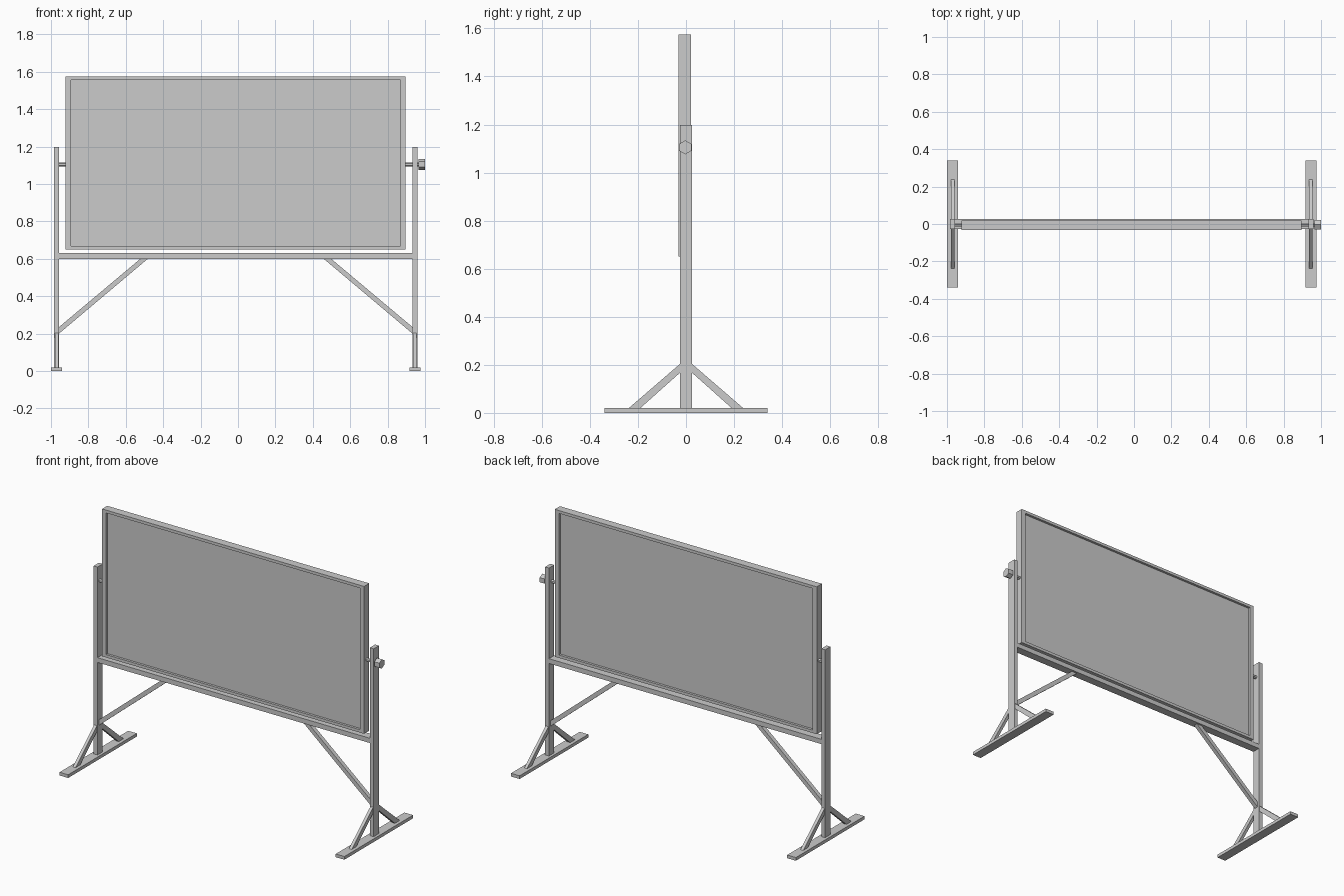
import bpy, bmesh
from math import pi
from mathutils import Vector, Matrix

if "Cube" in bpy.data.objects:
    bpy.data.objects.remove(bpy.data.objects["Cube"])

CX = -0.012          # symmetry plane of the stand (the knob shifts it off zero)


def finish(name, bm):
    bmesh.ops.recalc_face_normals(bm, faces=bm.faces)
    me = bpy.data.meshes.new(name)
    bm.to_mesh(me)
    bm.free()
    ob = bpy.data.objects.new(name, me)
    bpy.context.collection.objects.link(ob)
    return ob


def box(name, x0, x1, y0, y1, z0, z1):
    bm = bmesh.new()
    bmesh.ops.create_cube(bm, size=1)
    bmesh.ops.scale(bm, vec=(x1 - x0, y1 - y0, z1 - z0), verts=bm.verts)
    bmesh.ops.translate(bm, vec=((x0 + x1) / 2, (y0 + y1) / 2, (z0 + z1) / 2), verts=bm.verts)
    return finish(name, bm)


def prism(name, points, offset):
    """Extrude a planar outline along an offset vector."""
    bm = bmesh.new()
    face = bm.faces.new([bm.verts.new(p) for p in points])
    ext = bmesh.ops.extrude_face_region(bm, geom=[face], use_keep_orig=True)
    verts = [g for g in ext["geom"] if isinstance(g, bmesh.types.BMVert)]
    bmesh.ops.translate(bm, vec=Vector(offset), verts=verts)
    return finish(name, bm)


def rod(name, x0, x1, radius, z=1.105, y=-0.003):
    """Six-sided rod along x with a corner pointing up."""
    bm = bmesh.new()
    bmesh.ops.create_cone(bm, cap_ends=True, segments=6, radius1=radius, radius2=radius,
                          depth=x1 - x0,
                          matrix=Matrix.Translation(((x0 + x1) / 2, y, z)) @ Matrix.Rotation(pi / 2, 4, 'Y')
                          @ Matrix.Rotation(pi / 2, 4, 'Z'))
    # put a corner at the top whatever the primitive's starting angle
    top = max(v.co.z for v in bm.verts) - z
    if top < radius * 0.95:
        bmesh.ops.rotate(bm, cent=(0, y, z), matrix=Matrix.Rotation(pi / 6, 3, 'X'), verts=bm.verts)
    return finish(name, bm)


# board frame: rectangular ring, with a panel recessed on both faces
BX0, BX1, BZ0, BZ1 = -0.921, 0.896, 0.65, 1.574
FX, FZ, Y0, Y1 = 0.028, 0.018, -0.031, 0.02
bm = bmesh.new()
outer = [(BX0, BZ0), (BX1, BZ0), (BX1, BZ1), (BX0, BZ1)]
inner = [(BX0 + FX, BZ0 + FZ), (BX1 - FX, BZ0 + FZ), (BX1 - FX, BZ1 - FZ), (BX0 + FX, BZ1 - FZ)]
rings = [[bm.verts.new((x, y, z)) for x, z in loop]
         for loop, y in ((outer, Y0), (outer, Y1), (inner, Y1), (inner, Y0))]
for a, b in zip(rings, rings[1:] + rings[:1]):
    for i in range(4):
        j = (i + 1) % 4
        bm.faces.new((a[i], a[j], b[j], b[i]))
finish("board_frame", bm)
box("board_panel", BX0 + FX, BX1 - FX, -0.016, 0.005, BZ0 + FZ, BZ1 - FZ)

# cross rail under the board
box("cross_rail", CX - 0.945, CX + 0.945, -0.026, 0.026, 0.6, 0.63)

for s, side in ((-1, "left"), (1, "right")):
    px = CX + s * 0.958
    # foot and upright post
    box(side + "_foot", px - 0.03, px + 0.03, -0.34, 0.34, 0, 0.02)
    box(side + "_post", px - 0.0135, px + 0.0135, -0.026, 0.026, 0.02, 1.198)
    # diagonal brace from post to rail
    prism(side + "_rail_brace",
          [(CX + s * x, -0.013, z) for x, z in ((0.945, 0.2), (0.945, 0.235), (0.51, 0.6), (0.47, 0.6))],
          (0, 0.026, 0))
    # small braces from post to foot, front and back
    for t, end in ((-1, "front"), (1, "back")):
        prism(f"{side}_foot_brace_{end}",
              [(px - 0.0095, t * y, z) for y, z in ((0.026, 0.203), (0.026, 0.166), (0.19, 0.02), (0.238, 0.02))],
              (0.019, 0, 0))

# pivot pins and tightening knob
rod("left_pivot", CX - 0.948, BX0, 0.011)
rod("right_pivot", BX1, 0.968, 0.011)
rod("knob", 0.966, 1.0, 0.029)
